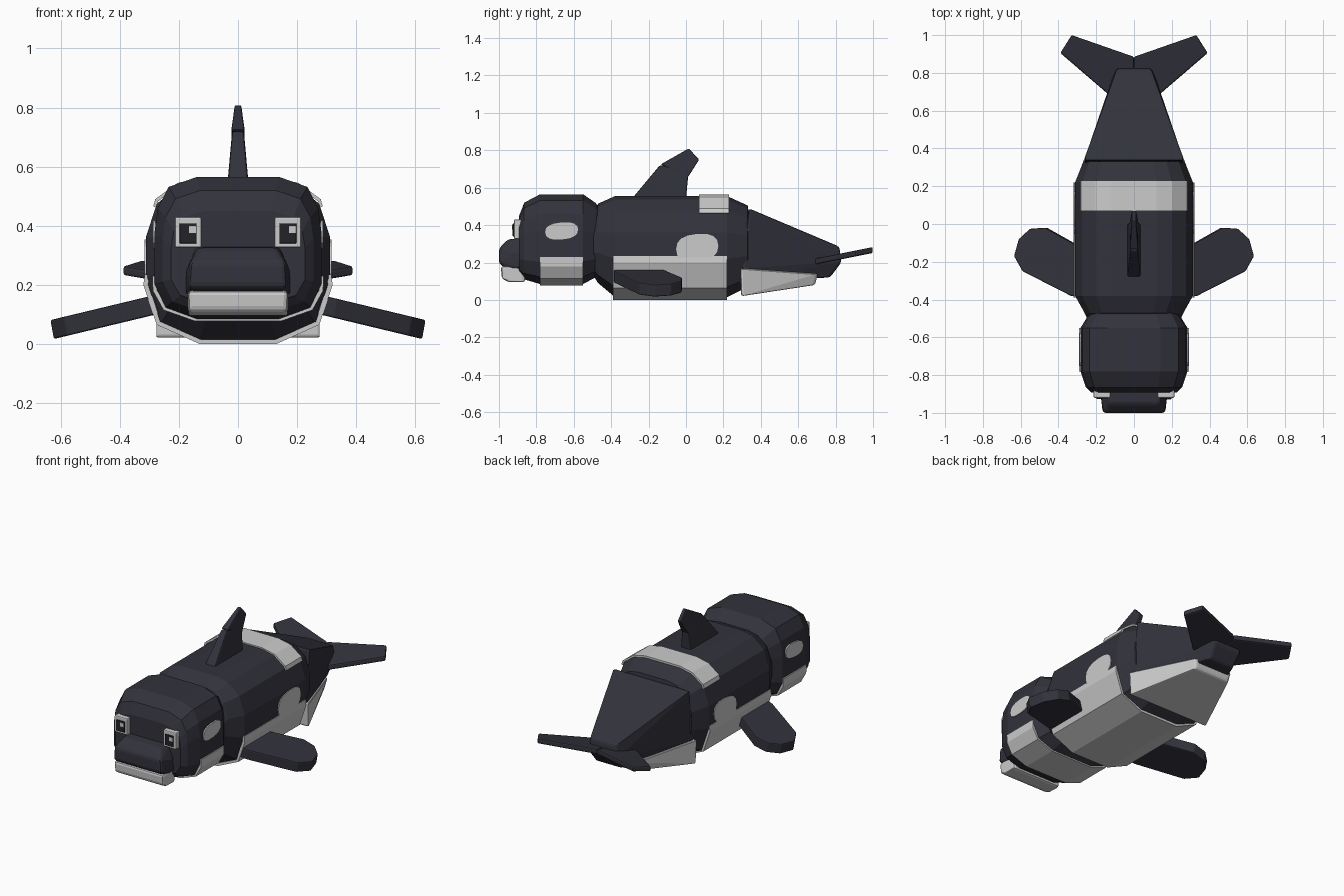
import bpy, bmesh, math
from mathutils import Vector

if "Cube" in bpy.data.objects:
    bpy.data.objects.remove(bpy.data.objects["Cube"])


def material(name, rgb):
    m = bpy.data.materials.new(name)
    m.use_nodes = True
    m.diffuse_color = (*rgb, 1)
    b = m.node_tree.nodes["Principled BSDF"]
    b.inputs["Base Color"].default_value = (*rgb, 1)
    b.inputs["Roughness"].default_value = 0.8
    return m


BLACK = material("blue black skin", (0.032, 0.032, 0.045))
WHITE = material("pale grey markings", (0.60, 0.60, 0.60))
PUPIL = material("dark pupil", (0.016, 0.016, 0.022))


def finish(name, bm, mat, bevel=0, mirror=False):
    bmesh.ops.recalc_face_normals(bm, faces=bm.faces)
    mesh = bpy.data.meshes.new(name)
    bm.to_mesh(mesh)
    bm.free()
    mesh.materials.append(mat)
    ob = bpy.data.objects.new(name, mesh)
    bpy.context.collection.objects.link(ob)
    if bevel:
        mod = ob.modifiers.new("soft edges", "BEVEL")
        mod.width = bevel
        mod.segments = 2
        mod.limit_method = "ANGLE"
        mod.angle_limit = math.radians(25)
    if mirror:
        ob.modifiers.new("other side", "MIRROR").use_mirror_merge = False
    return ob


def hull(name, points, mat, bevel=0.012):
    """Convex block, symmetric about x = 0, from points on its left half."""
    bm = bmesh.new()
    for x, y, z in points:
        bm.verts.new((x, y, z))
        bm.verts.new((-x, y, z))
    bmesh.ops.convex_hull(bm, input=bm.verts)
    bmesh.ops.dissolve_limit(bm, angle_limit=0.03, verts=bm.verts, edges=bm.edges)
    return finish(name, bm, mat, bevel)


def loft(name, half, stations, mat):
    """Half section (x, z in 0..1) carried along y, each station (y, width, low, high)."""
    section = half + [(-x, z) for x, z in reversed(half)]
    bm = bmesh.new()
    rings = [[bm.verts.new((x * w, y, lo + z * (hi - lo))) for x, z in section]
             for y, w, lo, hi in stations]
    n = len(section)
    for a, b in zip(rings, rings[1:]):
        for i in range(n):
            j = (i + 1) % n
            bm.faces.new((a[i], a[j], b[j], b[i]))
    bm.faces.new(rings[0])
    bm.faces.new(rings[-1])
    return finish(name, bm, mat)


def wrap(name, half, y0, y1, thick, mat):
    """Bent plate following half an outline from the side to the middle."""
    line = half + [(-x, z) for x, z in reversed(half)]
    bm = bmesh.new()
    rows = [[bm.verts.new((x, y, z)) for x, z in line] for y in (y0, y1)]
    for i in range(len(line) - 1):
        bm.faces.new((rows[0][i], rows[0][i + 1], rows[1][i + 1], rows[1][i]))
    # thicken towards the middle of the body
    centre = Vector((0, 0, 0.3))
    for f in bm.faces:
        f.normal_update()
    if bm.faces[:][0].normal.dot(bm.faces[:][0].calc_center_median() - centre) < 0:
        bmesh.ops.reverse_faces(bm, faces=bm.faces[:])
    mesh = bpy.data.meshes.new(name)
    bm.to_mesh(mesh)
    bm.free()
    mesh.materials.append(mat)
    ob = bpy.data.objects.new(name, mesh)
    bpy.context.collection.objects.link(ob)
    mod = ob.modifiers.new("thickness", "SOLIDIFY")
    mod.thickness = thick
    mod.offset = -1
    return ob


def slab(name, outline, place, thick, mat, bevel=0.008, mirror=True):
    """Flat outline placed in space by a rule, extruded along the vector thick."""
    t = Vector(thick) / 2
    bm = bmesh.new()
    top = [bm.verts.new(Vector(place(u, v)) + t) for u, v in outline]
    low = [bm.verts.new(Vector(place(u, v)) - t) for u, v in outline]
    bm.faces.new(top)
    bm.faces.new(low[::-1])
    for i in range(len(top)):
        j = (i + 1) % len(top)
        bm.faces.new((top[i], low[i], low[j], top[j]))
    return finish(name, bm, mat, bevel, mirror)


def box(name, x, y, z, w, d, h, mat, bevel=0.006):
    hw, hd, hh = w / 2, d / 2, h / 2
    outline = [(-hw, -hh), (hw, -hh), (hw, hh), (-hw, hh)]
    return slab(name, outline, lambda u, v: (x + u, y, z + v), (0, d, 0), mat, bevel, False)


# Body and head
loft("body", [(.12, 1), (.20, .965), (.275, .85), (.312, .64), (.312, .38), (.262, .10), (.13, 0)],
     [(-.495, .80, .13, .46), (-.47, .84, .09, .515), (-.38, 1, .015, .555),
      (.22, 1, .015, .555), (.33, .86, .07, .505), (.335, .78, .11, .47)], BLACK)
loft("head", [(.14, 1), (.235, .93), (.272, .78), (.283, .60), (.283, .25), (.245, .08), (.14, 0)],
     [(-.892, .80, .14, .45), (-.865, .90, .11, .52), (-.78, 1, .085, .565),
      (-.55, 1, .085, .565), (-.485, .86, .12, .52), (-.46, .80, .15, .49)], BLACK)

# Pale plates wrapped round belly, chin and back
wrap("belly_plate", [(.316, .235), (.320, .20), (.275, .065), (.13, 0)], -.39, .22, .016, WHITE)
wrap("chin_plate", [(.290, .23), (.288, .18), (.252, .115), (.145, .077)], -.78, -.55, .014, WHITE)
wrap("back_band", [(.287, .465), (.280, .49), (.205, .545), (.12, .563)], .07, .23, .012, WHITE)

# Tail with pale underside
hull("tail", [(.265, .335, .49), (.268, .30, .17), (.25, .30, .10),
              (.09, .82, .285), (.095, .83, .20), (.085, .77, .12)], BLACK, .014)
hull("tail_underside", [(.284, .29, .17), (.280, .295, .02),
                        (.13, .705, .14), (.12, .69, .08)], WHITE)
slab("tail_fluke", [(.0, .70), (.14, .69), (.39, .905), (.33, 1), (.0, .885)],
     lambda x, y: (x, y, .205 + (y - .69) * .20), (0, 0, .032), BLACK)

# Pectoral fins
slab("side_fin", [(.27, -.39), (.33, -.38), (.585, -.25), (.63, -.17), (.605, -.08),
                  (.545, -.025), (.465, -.02), (.27, -.13)],
     lambda x, y: (x, y, .135 - (x - .27) * .24), (.012, 0, .064), BLACK, .006)

# Dorsal fin in two pieces
hull("dorsal_base", [(.036, -.29, .54), (.036, 0, .54), (.02, -.14, .72), (.02, .015, .70)], BLACK, .008)
hull("dorsal_tip", [(.023, -.135, .725), (.023, .01, .655), (.011, .015, .81), (.011, .07, .75)], BLACK, .006)

# Snout and lower lip
hull("snout", [(.13, -.95, .325), (.14, -.86, .33), (.16, -1, .275), (.178, -.90, .25),
               (.165, -1, .195), (.178, -.87, .17), (.16, -.95, .16)], BLACK, .014)
hull("lower_lip", [(.17, -.99, .18), (.17, -.86, .185), (.168, -.985, .115),
                   (.168, -.86, .095), (.165, -.95, .095)], WHITE, .016)

# Eyes, each with a glint on the same side
for side, name in ((1, "left"), (-1, "right")):
    x = side * .169
    box(name + "_eye_frame", x, -.90, .378, .09, .04, .104, WHITE)
    box(name + "_pupil", x, -.918, .374, .058, .018, .068, PUPIL, .003)
    box(name + "_eye_glint", x + .015, -.926, .388, .024, .008, .024, WHITE, 0)


# Pale side spots
def spot(name, x, y, z, ry, rz):
    ring = [i * math.tau / 16 for i in range(16)]
    outline = [(ry * math.copysign(abs(math.cos(a)) ** .8, math.cos(a)),
                rz * math.copysign(abs(math.sin(a)) ** .8, math.sin(a))) for a in ring]
    slab(name, outline, lambda u, v: (x, y + u, z + v + u * .08), (.008, 0, 0), WHITE, 0)


spot("eye_spot", .284, -.665, .37, .088, .047)
spot("flank_spot", .313, .06, .28, .113, .073)
